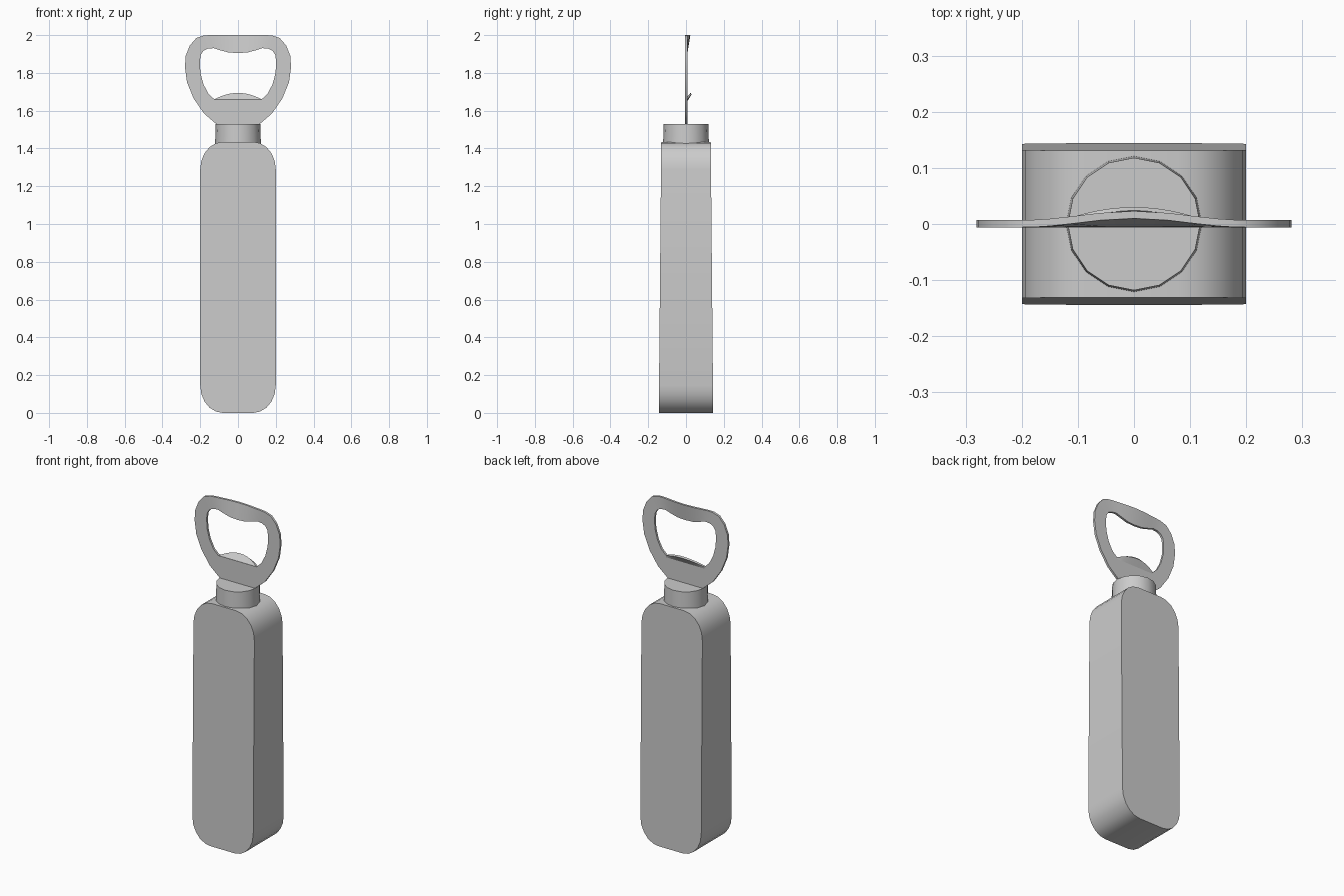
import bpy, math

if "Cube" in bpy.data.objects:
    bpy.data.objects.remove(bpy.data.objects["Cube"])


def make(name, verts, faces, angle=35):
    me = bpy.data.meshes.new(name)
    me.from_pydata(verts, [], faces)
    ob = bpy.data.objects.new(name, me)
    bpy.context.collection.objects.link(ob)
    bpy.ops.object.select_all(action='DESELECT')
    ob.select_set(True)
    bpy.context.view_layer.objects.active = ob
    bpy.ops.object.mode_set(mode='EDIT')
    bpy.ops.mesh.select_all(action='SELECT')
    bpy.ops.mesh.remove_doubles(threshold=0.0001)
    bpy.ops.mesh.normals_make_consistent(inside=False)
    bpy.ops.object.mode_set(mode='OBJECT')
    bpy.ops.object.shade_smooth_by_angle(angle=math.radians(angle))
    return ob


def prism(name, a, b):
    """Closed solid between two matching outlines."""
    n = len(a)
    faces = [(i, (i + 1) % n, n + (i + 1) % n, n + i) for i in range(n)]
    faces += [tuple(range(n))[::-1], tuple(range(n, 2 * n))]
    return make(name, a + b, faces)


# Handle: rounded slab, thinner towards the top
H, W, RX, RZ = 1.435, 0.2, 0.12, 0.145
outline = []
for cx, cz, start in ((W - RX, H - RZ, 0), (RX - W, H - RZ, 90),
                      (RX - W, RZ, 180), (W - RX, RZ, 270)):
    for k in range(6):
        t = math.radians(start + 18 * k)
        outline.append((cx + RX * math.cos(t), cz + RZ * math.sin(t)))


def depth(z):
    return 0.144 - 0.013 * z / H


prism("handle", [(x, -depth(z), z) for x, z in outline],
      [(x, depth(z), z) for x, z in outline])

# Collar: 16-sided ring under the metal head
angles = [math.tau * i / 16 for i in range(16)]
prism("collar", [(0.122 * math.cos(t), 0.122 * math.sin(t), 1.40) for t in angles],
      [(0.118 * math.cos(t), 0.118 * math.sin(t), 1.53) for t in angles])

# Opener head: mirrored pairs of outer and inner outline points (x, z)
half = [((0, 2.0), (0, 1.905)), ((0.06, 2.0), (0.05, 1.908)),
        ((0.115, 2.0), (0.095, 1.92)), ((0.15, 2.0), (0.13, 1.931)),
        ((0.18, 1.998), (0.16, 1.928)), ((0.22, 1.985), (0.182, 1.918)),
        ((0.255, 1.945), (0.197, 1.895)), ((0.277, 1.89), (0.202, 1.86)),
        ((0.281, 1.83), (0.199, 1.80)), ((0.27, 1.75), (0.183, 1.74)),
        ((0.235, 1.665), (0.157, 1.69)), ((0.18, 1.585), (0.125, 1.66)),
        ((0.11, 1.525), (0.06, 1.66)), ((0, 1.50), (0, 1.66))]
mirrored = [((-o[0], o[1]), (-i[0], i[1])) for o, i in half[1:-1]][::-1]
ring = half + mirrored


def bent(x, z):
    # the top bar leans backwards in the middle
    if z < 1.9 or abs(x) > 0.2:
        return 0
    return 0.016 * math.cos(x / 0.2 * math.pi / 2) ** 2 * (z - 1.9) / 0.1


verts, faces = [], []
for pair in ring:
    for y in (-0.006, 0.007):
        verts += [(x, y + bent(x, z), z) for x, z in pair]
n = len(ring)
for i in range(n):
    a, b = 4 * i, 4 * ((i + 1) % n)
    for p, q in ((0, 1), (1, 3), (3, 2), (2, 0)):
        faces.append((a + p, a + q, b + q, b + p))
make("opener_head", verts, faces)

# Lifting lip: curved tongue leaning back from the lower edge of the opening
verts, faces = [], []
m = 12
for i in range(m + 1):
    x = -0.125 + 0.25 * i / m
    k = 1 - (x / 0.125) ** 2 + 0.002
    verts += [(x, -0.006, 1.659), (x, 0.007, 1.650),
              (x, 0.007 + 0.023 * k, 1.66 + 0.026 * k),
              (x, -0.006 + 0.03 * k, 1.66 + 0.034 * k)]
for i in range(m):
    for p in range(4):
        q = (p + 1) % 4
        faces.append((4 * i + p, 4 * i + q, 4 * i + 4 + q, 4 * i + 4 + p))
faces += [(0, 1, 2, 3), tuple(4 * m + p for p in (3, 2, 1, 0))]
make("lifting_lip", verts, faces)
